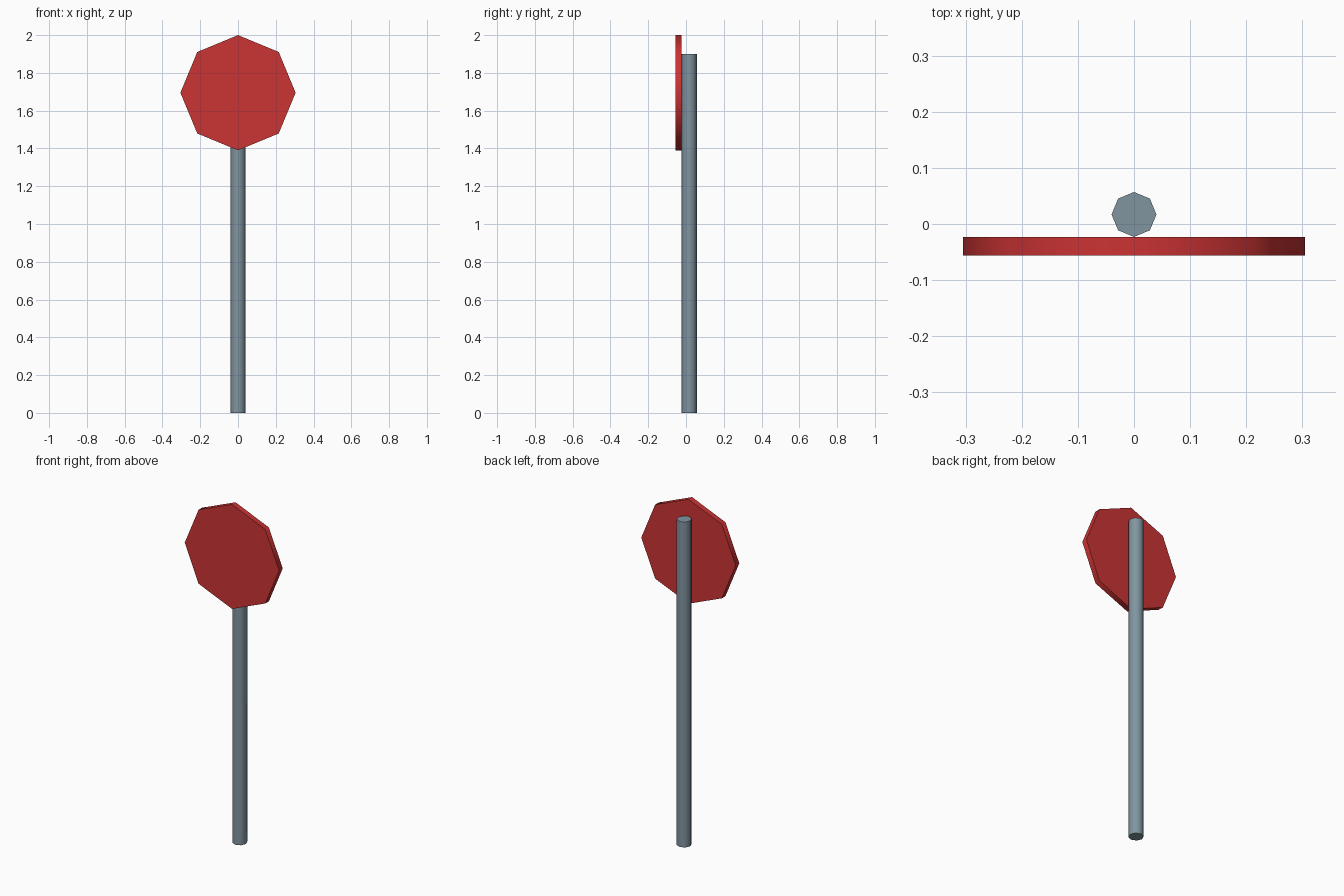
import bpy
import math

if "Cube" in bpy.data.objects:
    bpy.data.objects.remove(bpy.data.objects["Cube"])


def octagonal_prism(name, radius, depth, location, color, rotation=(0, 0, 0)):
    bpy.ops.mesh.primitive_cylinder_add(
        vertices=8, radius=radius, depth=depth, location=location, rotation=rotation)
    obj = bpy.context.object
    obj.name = name
    # smooth around the sides, sharp at the caps
    bpy.ops.object.shade_smooth_by_angle(angle=math.radians(50))
    mat = bpy.data.materials.new(name + "_color")
    mat.diffuse_color = (*color, 1)
    mat.use_nodes = True
    mat.node_tree.nodes["Principled BSDF"].inputs["Base Color"].default_value = mat.diffuse_color
    obj.data.materials.append(mat)
    return obj


# Upright slate post
octagonal_prism("post", 0.04, 1.9, (0, 0.017, 0.95), (0.22, 0.30, 0.35))

# Red octagonal plate fixed to the front of the post, one corner up
octagonal_prism("sign_plate", 0.305, 0.033, (0, -0.0395, 1.695),
                (0.6, 0.033, 0.034), (math.radians(90), 0, 0))
